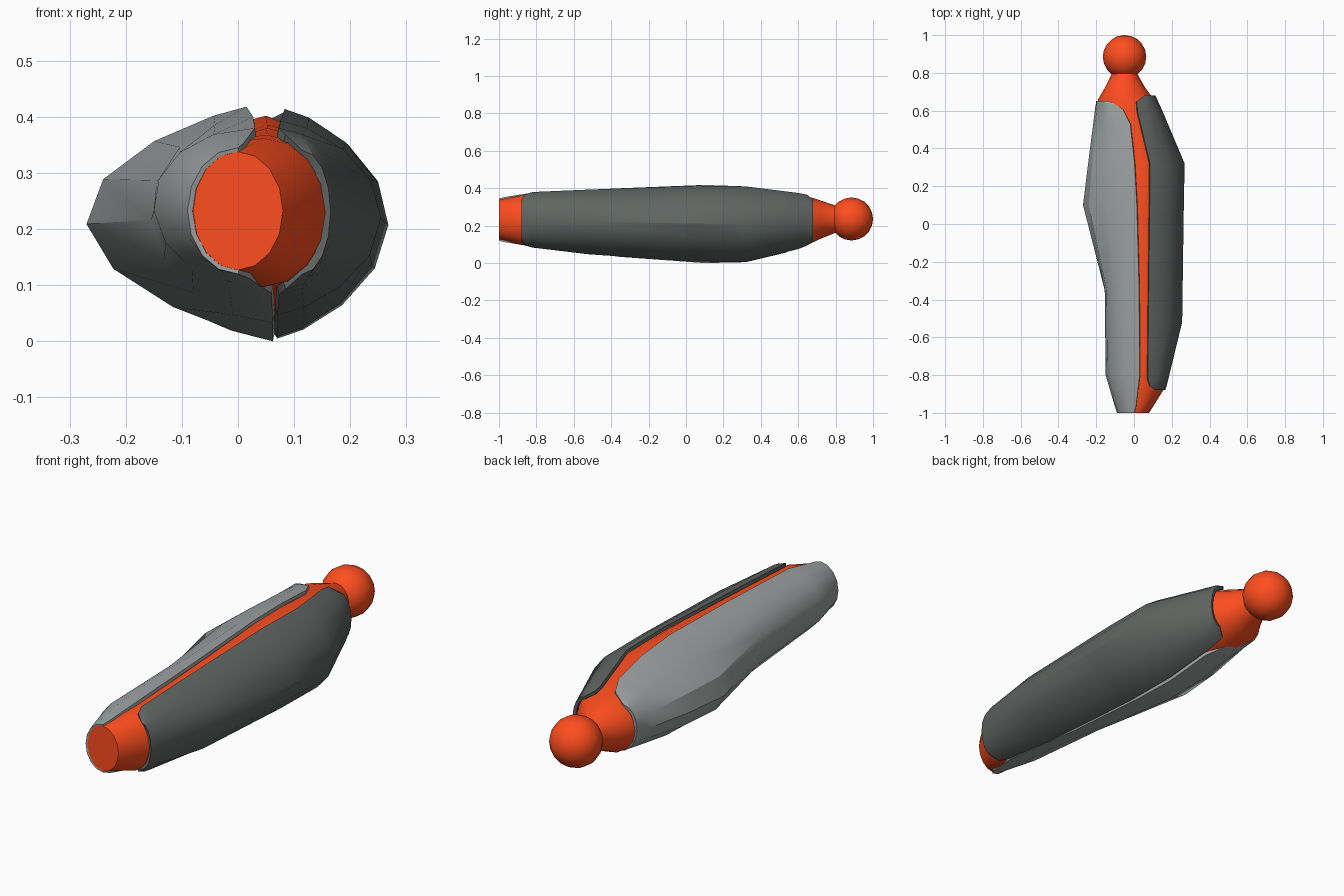
import bpy, bmesh
from math import sin, cos, pi

N = 8  # segments in each half section


def half(xt, xb, xo, zt, zb, p):
    """Curve from the top seam, out to the widest point, down to the bottom seam."""
    pts = []
    for k in range(N + 1):
        t = pi * k / N
        f = (1 - cos(t)) / 2
        s = max(sin(t), 0.0) ** p
        base = xt + (xb - xt) * f
        mid = (xt + xb) / 2
        pts.append((base + (xo - mid) * s, zt + (zb - zt) * f))
    return pts


def loft(name, stations, closed=False, flip=False):
    bm = bmesh.new()
    rings = [[bm.verts.new((x, y, z)) for x, z in pts] for y, pts in stations]
    n = len(rings[0])
    for a, b in zip(rings, rings[1:]):
        for j in range(n if closed else n - 1):
            k = (j + 1) % n
            quad = [a[j], a[k], b[k], b[j]]
            bm.faces.new(quad[::-1] if flip else quad)
    if closed:
        bm.faces.new(rings[0])
        bm.faces.new(rings[-1])
        bmesh.ops.recalc_face_normals(bm, faces=bm.faces)
    me = bpy.data.meshes.new(name)
    bm.to_mesh(me)
    bm.free()
    ob = bpy.data.objects.new(name, me)
    bpy.context.collection.objects.link(ob)
    return ob


def material(name, color):
    mat = bpy.data.materials.new(name)
    mat.diffuse_color = (*color, 1)
    return mat


def finish(ob, mat, thickness=0, angle=30):
    bpy.ops.object.select_all(action='DESELECT')
    bpy.context.view_layer.objects.active = ob
    ob.select_set(True)
    if thickness:
        m = ob.modifiers.new("thickness", 'SOLIDIFY')
        m.thickness = thickness
        m.offset = -1
        bpy.ops.object.modifier_apply(modifier=m.name)
    ob.data.materials.append(mat)
    bpy.ops.object.shade_smooth_by_angle(angle=angle * pi / 180)


orange = material("orange", (1.0, 0.075, 0.013))
mid_grey = material("mid_grey", (0.34, 0.36, 0.36))
dark_grey = material("dark_grey", (0.115, 0.13, 0.122))

# Left shell: y, seam top x, seam bottom x, widest x, top z, bottom z, roundness
left = [
    (-1.00, 0.00, 0.00, -0.09, 0.345, 0.12, 1.0),
    (-0.97, 0.01, 0.02, -0.10, 0.353, 0.112, 1.0),
    (-0.80, 0.03, 0.06, -0.15, 0.380, 0.085, 1.0),
    (-0.35, 0.027, 0.062, -0.155, 0.400, 0.033, 1.1),
    (0.10, 0.015, 0.062, -0.27, 0.418, 0.00, 1.7),
    (0.32, 0.003, 0.05, -0.243, 0.410, 0.005, 1.5),
    (0.53, -0.02, 0.02, -0.216, 0.383, 0.055, 1.2),
    (0.61, -0.06, -0.04, -0.206, 0.366, 0.09, 1.0),
    (0.65, -0.13, -0.11, -0.20, 0.340, 0.12, 1.0),
]
finish(loft("left_shell", [(s[0], half(*s[1:])) for s in left], flip=True), mid_grey, 0.015)

# Right shell
right = [
    (-0.88, 0.115, 0.115, 0.165, 0.340, 0.12, 1.0),
    (-0.86, 0.085, 0.085, 0.172, 0.368, 0.093, 1.0),
    (-0.82, 0.073, 0.073, 0.182, 0.380, 0.083, 1.0),
    (-0.52, 0.076, 0.070, 0.255, 0.393, 0.047, 1.4),
    (0.05, 0.083, 0.070, 0.263, 0.414, 0.008, 1.5),
    (0.32, 0.085, 0.070, 0.268, 0.410, 0.005, 1.5),
    (0.60, 0.018, 0.025, 0.150, 0.375, 0.075, 1.1),
    (0.65, 0.015, 0.020, 0.127, 0.365, 0.095, 1.0),
    (0.68, 0.055, 0.060, 0.112, 0.338, 0.12, 1.0),
]
finish(loft("right_shell", [(s[0], half(*s[1:])) for s in right]), dark_grey, 0.015)

# Core limb: y, crest x, left x, right x, top z, bottom z, roundness
core = [
    (-1.00, 0.00, -0.08, 0.080, 0.338, 0.127, 1.0),
    (-0.88, 0.045, -0.12, 0.155, 0.362, 0.097, 1.0),
    (-0.80, 0.050, -0.137, 0.172, 0.368, 0.097, 1.0),
    (-0.52, 0.052, -0.14, 0.235, 0.380, 0.063, 1.4),
    (-0.35, 0.052, -0.14, 0.237, 0.386, 0.047, 1.4),
    (0.10, 0.050, -0.245, 0.243, 0.402, 0.018, 1.75),
    (0.32, 0.043, -0.222, 0.245, 0.397, 0.018, 1.6),
    (0.53, -0.01, -0.20, 0.165, 0.370, 0.068, 1.2),
    (0.66, -0.05, -0.190, 0.106, 0.354, 0.102, 1.0),
    (0.72, -0.05, -0.155, 0.060, 0.335, 0.13, 1.0),
    (0.79, -0.05, -0.120, 0.020, 0.310, 0.158, 1.0),
    (0.84, -0.05, -0.110, 0.010, 0.296, 0.176, 1.0),
]
rings = []
for y, cx, xl, xr, zt, zb, p in core:
    rt = half(cx, cx, xr, zt, zb, p)
    lf = half(cx, cx, xl, zt, zb, p)
    rings.append((y, rt + lf[-2:0:-1]))
finish(loft("core_limb", rings, closed=True), orange, angle=40)

# Ball joint
bpy.ops.mesh.primitive_uv_sphere_add(segments=16, ring_count=10, radius=0.115,
                                     location=(-0.05, 0.885, 0.236),
                                     rotation=(pi / 2, 0, 0))
ball = bpy.context.object
ball.name = "ball_joint"
finish(ball, orange, angle=40)
